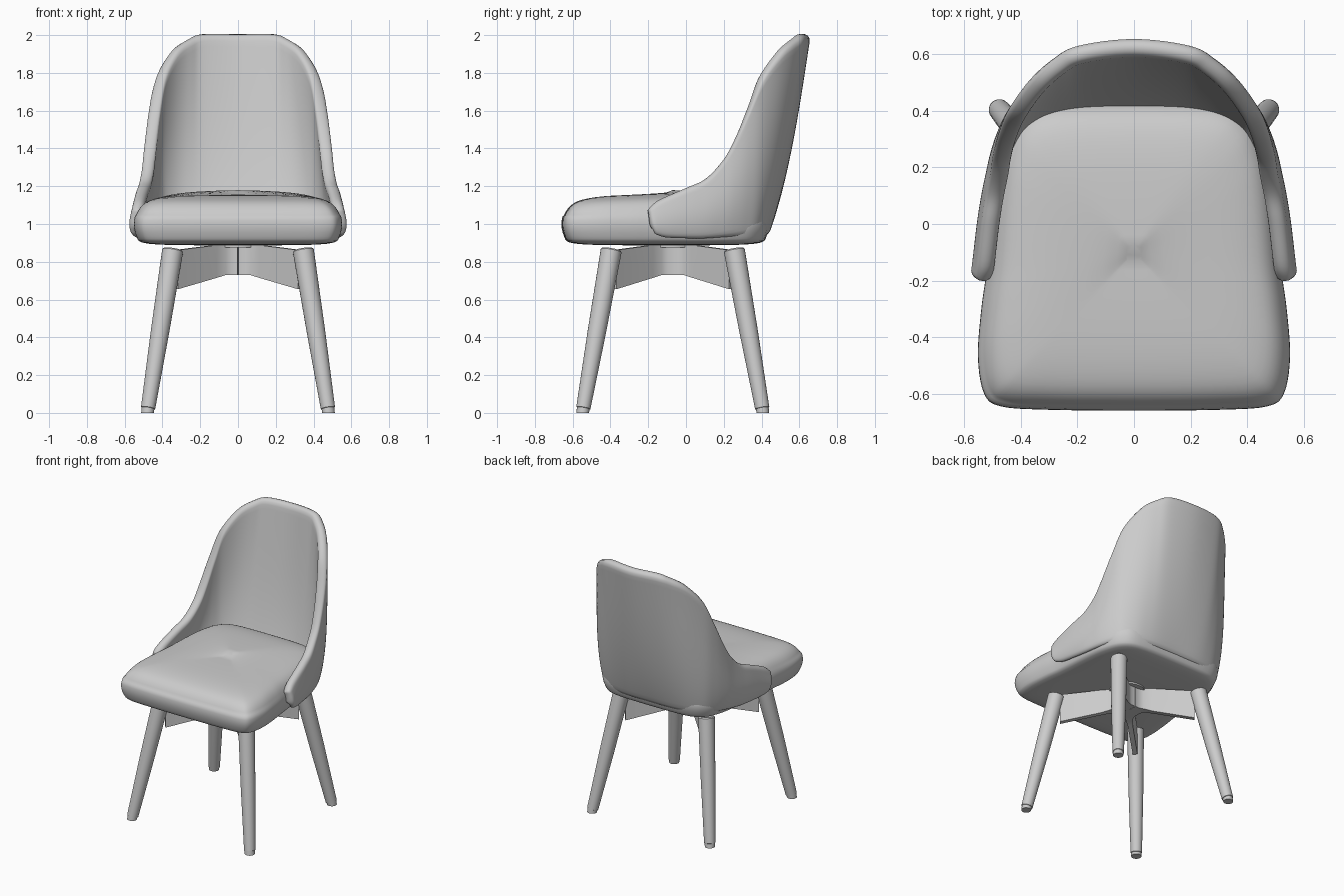
import bpy
import bmesh
import math
from mathutils import Vector

cube = bpy.data.objects.get("Cube")
if cube:
    bpy.data.objects.remove(cube, do_unlink=True)

grey = bpy.data.materials.new("plain grey")
grey.use_nodes = True
colour = (0.6, 0.6, 0.6, 1)
grey.diffuse_color = colour
grey.node_tree.nodes["Principled BSDF"].inputs["Base Color"].default_value = colour


def finish(bm, name, angle=40):
    """Turn a bmesh into a shaded, coloured object."""
    bmesh.ops.remove_doubles(bm, verts=bm.verts, dist=0.0002)
    bmesh.ops.recalc_face_normals(bm, faces=bm.faces)
    mesh = bpy.data.meshes.new(name)
    bm.to_mesh(mesh)
    bm.free()
    obj = bpy.data.objects.new(name, mesh)
    bpy.context.collection.objects.link(obj)
    mesh.materials.append(grey)
    bpy.ops.object.select_all(action='DESELECT')
    obj.select_set(True)
    bpy.context.view_layer.objects.active = obj
    bpy.ops.object.shade_smooth_by_angle(angle=math.radians(angle))
    return obj


def spline(points, steps):
    """Smooth curve through the points."""
    pts = [Vector(p) for p in points]
    padded = [pts[0]] + pts + [pts[-1]]
    out = []
    for a, b, c, d in zip(padded, padded[1:], padded[2:], padded[3:]):
        for i in range(steps):
            t = i / steps
            out.append(0.5 * (2 * b + (c - a) * t + (2 * a - 5 * b + 4 * c - d) * t ** 2
                              + (3 * b - a - 3 * c + d) * t ** 3))
    return out + [pts[-1]]


def mirrored(half):
    """Extend a half path, starting on the centre line, across x = 0."""
    return [(-p[0], *p[1:]) for p in reversed(half[1:])] + list(half)


def loft(bm, rings, closed=True):
    """Skin neighbouring rows of points with quads."""
    rows = [[bm.verts.new(p) for p in ring] for ring in rings]
    n = len(rows[0])
    for low, high in zip(rows, rows[1:]):
        for i in range(n if closed else n - 1):
            k = (i + 1) % n
            bm.faces.new((low[i], low[k], high[k], high[i]))
    return rows


# Seat cushion: one rounded outline, scaled through a soft profile
outline = spline(mirrored([
    (0, -.66), (.3, -.657), (.47, -.645), (.53, -.6), (.552, -.47), (.54, -.3),
    (.52, -.15), (.5, .1), (.475, .25), (.42, .37), (.3, .43), (0, .44)]), 5)[:-1]
profile = spline([(.3, .887), (.7, .89), (.92, .902), (.975, .935), (1, 1), (.975, 1.06),
                  (.91, 1.112), (.8, 1.142), (.6, 1.16), (.3, 1.168), (.05, 1.17)], 3)
centre_y = -.1
rings = []
for scale, z in profile:
    tilt = .02 if z > 1.05 else 0
    rings.append([(p.x * scale, centre_y + (p.y - centre_y) * scale, z + tilt * p.y)
                  for p in outline])
bm = bmesh.new()
rows = loft(bm, rings)
bm.faces.new(rows[0])
bm.faces.new(rows[-1])
finish(bm, "seat_cushion", 60)

# Wraparound backrest: a surface between a rim curve and a bottom curve
rim = spline(mirrored([
    (0, .66, 2), (.2, .635, 2), (.29, .585, 1.97), (.37, .51, 1.91), (.44, .41, 1.78),
    (.475, .33, 1.6), (.495, .25, 1.43), (.505, .18, 1.32), (.52, .1, 1.24),
    (.535, 0, 1.195), (.55, -.15, 1.13), (.555, -.21, 1.08)]), 6)
base = spline(mirrored([
    (0, .43, .93), (.15, .43, .93), (.25, .42, .93), (.33, .4, .93), (.4, .36, .93),
    (.44, .3, .925), (.47, .23, .92), (.49, .16, .915), (.505, .09, .91),
    (.52, 0, .91), (.535, -.11, .915), (.545, -.17, .935)]), 6)
thickness = .065
rows_v = 24
heights = [(1 - math.cos(math.pi * j / rows_v)) / 2 for j in range(rows_v + 1)]


def shell_point(i, v):
    p = base[i].lerp(rim[i], v)
    out = Vector((p.x, max(p.y, 0), 0)).normalized()
    return p + out * .03 * math.sin(math.pi * v ** .7)


grid = [[shell_point(i, v) for v in heights] for i in range(len(rim))]
lengths = [0]
for a, b in zip(rim, rim[1:]):
    lengths.append(lengths[-1] + (b - a).length)

outer, inner = [], []
last = len(grid) - 1
for i, column in enumerate(grid):
    outer.append([])
    inner.append([])
    tall = (rim[i] - base[i]).length
    for j, p in enumerate(column):
        along = grid[min(i + 1, last)][j] - grid[max(i - 1, 0)][j]
        up = column[min(j + 1, rows_v)] - column[max(j - 1, 0)]
        normal = along.cross(up).normalized()
        if normal.dot(Vector((0, centre_y, p.z)) - p) < 0:
            normal.negate()
        # Thickness closes in a round edge at every border
        edge = min(heights[j] * tall, (1 - heights[j]) * tall,
                   lengths[i], lengths[-1] - lengths[i])
        k = 1 - min(1, edge / (thickness / 2))
        half = thickness / 2 * math.sqrt(1 - k * k)
        middle = p + normal * thickness / 2
        outer[-1].append(middle - normal * half)
        inner[-1].append(middle + normal * half)
bm = bmesh.new()
loft(bm, outer, closed=False)
loft(bm, inner, closed=False)
finish(bm, "backrest_shell", 70)

# Four splayed, tapered legs, and the cross brace arms that join them
hub = Vector((0, -.07, 0))
arm = [(0, .001, .73, .89), (.06, .06, .73, .89), (.08, .038, .73, .89),
       (.11, .024, .73, .89), (.17, .017, .715, .888), (.45, .016, .655, .862)]
for sx, side in ((1, "left"), (-1, "right")):
    for sy, end in ((-1, "front"), (1, "rear")):
        top = hub + Vector((sx * .345, sy * .325, .865))
        foot = hub + Vector((sx * .48, sy * .478, 0))
        axis = (foot - top).normalized()
        turn = axis.to_track_quat('Z', 'Y')
        length = (foot - top).length
        rings = []
        for t, r in ((0, .05), (.008, .056), (.5, .049), (.97, .038),
                     (.972, .034), (.995, .034)):
            rings.append([top + axis * length * t + turn @ Vector(
                (r * math.cos(a * math.tau / 24), r * math.sin(a * math.tau / 24), 0))
                for a in range(24)])
        # Keep the end of the leg flat on the floor
        rings[-1] = [Vector((p.x, p.y, 0)) for p in rings[-1]]
        bm = bmesh.new()
        rows = loft(bm, rings)
        bm.faces.new(rows[0])
        bm.faces.new(rows[-1])
        finish(bm, f"{end}_{side}_leg")

        out = Vector((sx * .345, sy * .325, 0)).normalized()
        across = Vector((-out.y, out.x, 0))
        rings = []
        for s, w, low, high in arm:
            mid = hub + out * s
            rings.append([mid + across * x + Vector((0, 0, z))
                          for x, z in ((-w, low), (w, low), (w, high), (-w, high))])
        bm = bmesh.new()
        rows = loft(bm, rings)
        bm.faces.new(rows[-1])
        finish(bm, f"{end}_{side}_brace", 30)

# Swivel plate under the seat
bm = bmesh.new()
bmesh.ops.create_cone(bm, cap_ends=True, segments=32, radius1=.12, radius2=.12, depth=.02)
bmesh.ops.translate(bm, verts=bm.verts, vec=hub + Vector((0, 0, .885)))
finish(bm, "swivel_plate")
